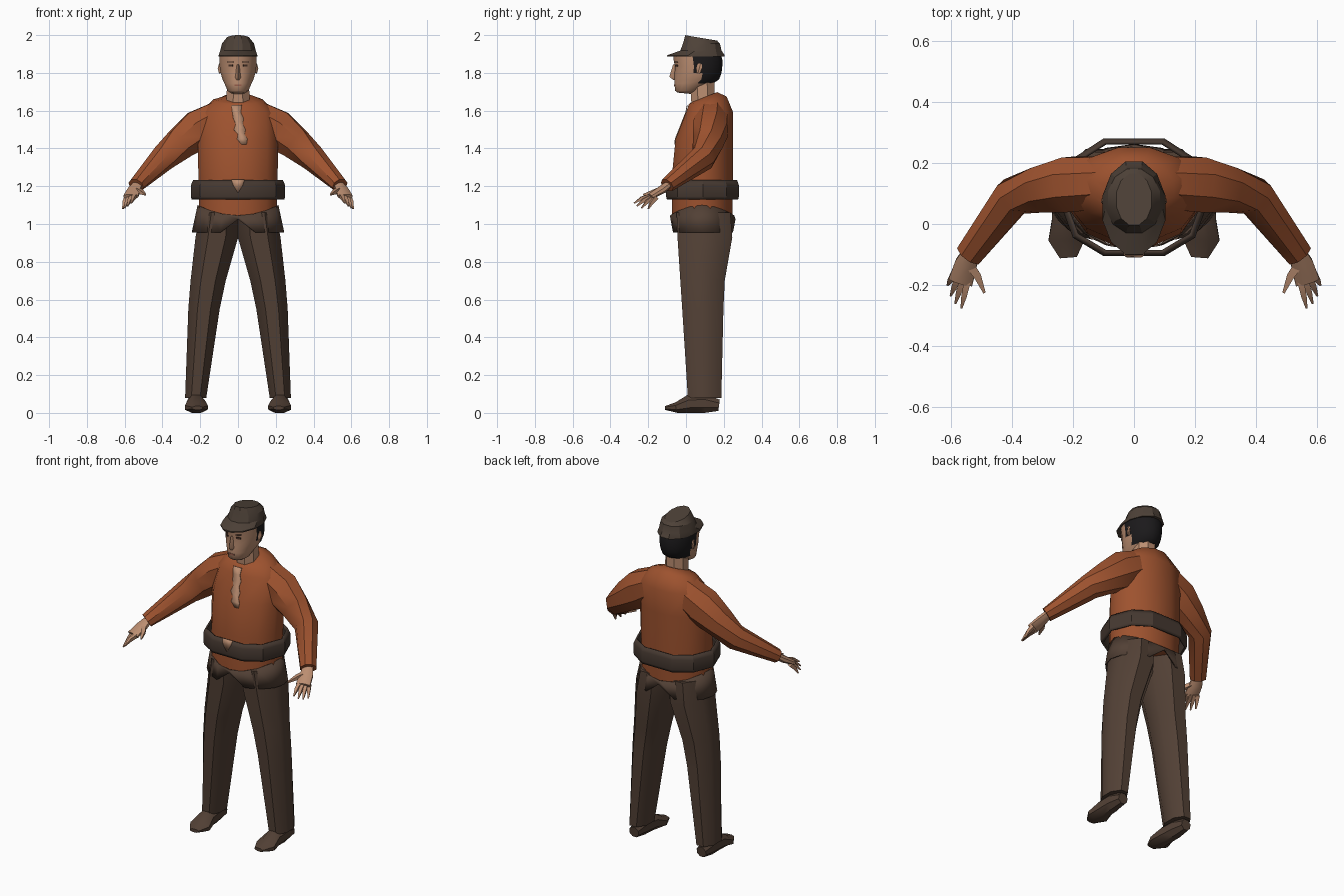
import bpy, bmesh, math
from mathutils import Vector

cube = bpy.data.objects.get("Cube")
if cube:
    bpy.data.objects.remove(cube, do_unlink=True)


def material(name, r, g, b):
    m = bpy.data.materials.new(name)
    m.use_nodes = True
    m.diffuse_color = (r, g, b, 1)
    m.node_tree.nodes["Principled BSDF"].inputs["Base Color"].default_value = (r, g, b, 1)
    return m


RUST = material("rust_cloth", .34, .085, .028)
BROWN = material("brown_cloth", .085, .052, .036)
HAT = material("hat_felt", .075, .053, .039)
BELT = material("belt_leather", .06, .04, .03)
SKIN = material("skin", .50, .27, .165)
HAIR = material("black_hair", .011, .010, .011)
DARK = material("eye_brown", .06, .03, .02)
LIPS = material("lips", .30, .11, .07)


def finish(name, bm, mats, angle=40, thickness=0):
    bmesh.ops.recalc_face_normals(bm, faces=bm.faces[:])
    me = bpy.data.meshes.new(name)
    bm.to_mesh(me)
    bm.free()
    for m in mats:
        me.materials.append(m)
    for p in me.polygons:
        p.use_smooth = True
    me.set_sharp_from_angle(angle=math.radians(angle))
    ob = bpy.data.objects.new(name, me)
    bpy.context.collection.objects.link(ob)
    if thickness:
        s = ob.modifiers.new("thickness", "SOLIDIFY")
        s.thickness = thickness
    return ob


def skin_rings(rings, caps=True):
    """Bridge equal-length closed rings of points into a bmesh."""
    bm = bmesh.new()
    vs = [[bm.verts.new(p) for p in ring] for ring in rings]
    n = len(vs[0])
    for a, b in zip(vs, vs[1:]):
        for i in range(n):
            j = (i + 1) % n
            bm.faces.new((a[i], a[j], b[j], b[i]))
    if caps:
        bm.faces.new(vs[0])
        bm.faces.new(vs[-1])
    return bm


def circle(n):
    k = 1 / math.cos(math.pi / n)
    for i in range(n):
        a = 2 * math.pi * (i + .5) / n
        yield k * math.cos(a), k * math.sin(a)


def stack(sections, n, side=1):
    """Upright rings from (z, half width, front y, back y, centre x, tilt)."""
    rings = []
    for z, rx, y0, y1, cx, tilt in sections:
        cy, ry = (y0 + y1) / 2, (y1 - y0) / 2
        rings.append([(side * (cx + rx * c), cy + ry * s, z + tilt * ry * s)
                      for c, s in circle(n)])
    return rings


def tube(name, sections, n, mat, side=1, floor=-1):
    """Limb along a path of (x, y, z, half width, half height)."""
    pts = [Vector(s[:3]) for s in sections]
    rings = []
    for i, (x, y, z, a, b) in enumerate(sections):
        t = (pts[min(i + 1, len(pts) - 1)] - pts[max(i - 1, 0)]).normalized()
        u = t.cross(Vector((0, 0, 1))).normalized()
        v = u.cross(t)
        ring = [pts[i] + u * a * c + v * b * s for c, s in circle(n)]
        rings.append([(side * p.x, p.y, max(p.z, floor)) for p in ring])
    return finish(name, skin_rings(rings), [mat])


# Shirt body, narrowing to a tilted collar
TORSO = [(1.03, .205, -.075, .245, 0, 0), (1.25, .21, -.075, .25, 0, 0),
         (1.45, .212, -.055, .25, 0, 0), (1.59, .20, 0, .25, 0, 0),
         (1.655, .13, .015, .215, 0, .2), (1.67, .065, .025, .165, 0, .4)]
finish("shirt", skin_rings(stack(TORSO, 12)), [RUST], 55)


def chest_y(z):
    for a, b in zip(TORSO, TORSO[1:]):
        if a[0] <= z <= b[0]:
            return a[2] + (b[2] - a[2]) * (z - a[0]) / (b[0] - a[0])
    return TORSO[-1][2]


# Ragged open neckline down the chest
bm = bmesh.new()
rows = [(-.035, .02, 1.63), (-.03, .015, 1.59), (-.025, .03, 1.56), (-.012, .025, 1.53),
        (-.022, .04, 1.50), (0, .035, 1.475), (-.005, .05, 1.45), (.02, .045, 1.42)]
cols = [[bm.verts.new((x, chest_y(z) - .004, z)) for x in (l, r)] for l, r, z in rows]
for a, b in zip(cols, cols[1:]):
    bm.faces.new((a[0], a[1], b[1], b[0]))
finish("open_neckline", bm, [SKIN], 40, .004)

# Flared trouser top with a wavy waist and a front and back split
N = 16
waist, hem = [], []
for i in range(N):
    a = 2 * math.pi * i / N
    c, s = math.cos(a), math.sin(a)
    split = 1.025 if abs(c) < .1 else .955
    waist.append((.214 * c, .085 + .17 * s, 1.045 + .055 * c * c))
    hem.append((.245 * c, .09 + .172 * s, split))
finish("trouser_top", skin_rings([waist, hem], False), [BROWN], 40, .006)

# Belt: a loose angular band standing off the body
half = [(.1, .28), (.2, .215), (.25, .09), (.2, -.045), (.1, -.105)]
outline = half + [(-x, y) for x, y in reversed(half)]
bands = [[(x * k, .087 + (y - .087) * k, z) for x, y in outline]
         for k, z in ((.98, 1.13), (1, 1.145), (1, 1.205), (.95, 1.232))]
finish("belt", skin_rings(bands, False), [BELT], 30, .012)
bm = bmesh.new()
bm.faces.new([bm.verts.new(p) for p in
              ((-.035, -.101, 1.235), (.035, -.101, 1.235), (.025, -.109, 1.205),
               (0, -.109, 1.165), (-.025, -.109, 1.205))])
finish("belt_buckle", bm, [SKIN], 40, .004)

# Limbs, one set per side
for side, label in ((1, "left"), (-1, "right")):
    leg = [(1.06, .10, -.05, .235, .10, 0), (.93, .113, -.045, .245, .112, 0),
           (.7, .093, -.03, .205, .158, 0), (.55, .083, -.02, .198, .18, 0),
           (.08, .056, .01, .187, .224, 0)]
    finish(label + "_trouser_leg", skin_rings(stack(leg, 8, side)), [BROWN], 50)
    tube(label + "_shoe", [(.225, .175, .04, .03, .03), (.225, .10, .05, .042, .05),
                           (.222, .02, .048, .046, .05), (.22, -.05, .028, .06, .028),
                           (.215, -.11, .026, .028, .01)], 8, BROWN, side, 0)
    tube(label + "_sleeve", [(.08, .135, 1.575, .085, .085), (.205, .13, 1.5, .09, .105),
                             (.30, .115, 1.43, .075, .085), (.395, .09, 1.35, .062, .066),
                             (.54, -.10, 1.205, .044, .036)], 8, RUST, side)
    tube(label + "_palm", [(.53, -.085, 1.215, .026, .018), (.55, -.13, 1.18, .036, .02),
                           (.568, -.19, 1.145, .04, .014)], 8, SKIN, side)
    tips = [(.565, -.275, 1.11), (.585, -.26, 1.095), (.60, -.235, 1.085), (.61, -.2, 1.08)]
    for k, (x, y, z) in enumerate(tips):
        root = Vector((.545 + .014 * k, -.185 + .009 * k, 1.15 - .003 * k))
        mid = root.lerp(Vector((x, y, z)), .55) + Vector((0, 0, .008))
        tube(f"{label}_finger_{k + 1}", [(*root, .011, .011), (*mid, .009, .009),
                                         (x, y, z, .003, .003)], 4, SKIN, side)
    tube(label + "_thumb", [(.545, -.125, 1.185, .015, .014), (.513, -.17, 1.17, .012, .011),
                            (.49, -.225, 1.155, .004, .004)], 4, SKIN, side)

# Neck and head, with hair on the back faces of the head
finish("neck", skin_rings(stack([(1.62, .062, .03, .15, 0, 0),
                                 (1.76, .058, .02, .15, 0, 0)], 8)), [SKIN])
HEAD = [(1.692, .035, -.045, .03, 0, -.1), (1.705, .055, -.057, .07, 0, 0),
        (1.745, .072, -.062, .145, 0, 0), (1.765, .082, -.06, .175, 0, 0),
        (1.80, .092, -.06, .188, 0, 0), (1.835, .097, -.058, .192, 0, 0),
        (1.87, .098, -.066, .192, 0, 0), (1.90, .098, -.068, .185, 0, 0)]
bm = skin_rings(stack(HEAD, 16))
for f in bm.faces:
    c = f.calc_center_median()
    low = c.y > .09 and c.z > 1.75
    temple = c.y > .03 and c.z > 1.81
    f.material_index = 1 if low or temple else 0
finish("head", bm, [SKIN, HAIR], 50)

# Nose
bm = skin_rings([[(-.008, -.055, 1.845), (.008, -.055, 1.845), (0, -.068, 1.845)],
                 [(-.018, -.055, 1.775), (.018, -.055, 1.775), (0, -.088, 1.78)],
                 [(-.012, -.055, 1.763), (.012, -.055, 1.763), (0, -.068, 1.763)]])
finish("nose", bm, [SKIN], 50)


def face_plate(name, x, y, z, w, h, mat, turn=0):
    bm = bmesh.new()
    bmesh.ops.create_cube(bm, size=1)
    bmesh.ops.scale(bm, vec=(w, .008, h), verts=bm.verts[:])
    ob = finish(name, bm, [mat])
    ob.location, ob.rotation_euler.z = (x, y, z), turn


# Painted face and ears
for side, label in ((1, "left"), (-1, "right")):
    face_plate(label + "_eye", side * .038, -.05, 1.838, .026, .011, DARK, side * .45)
    face_plate(label + "_brow", side * .04, -.053, 1.858, .036, .006, DARK, side * .45)
    tube(label + "_ear", [(.09, .065, 1.80, .008, .012), (.094, .068, 1.825, .009, .018),
                          (.094, .07, 1.85, .006, .012)], 6, SKIN, side)
face_plate("mouth", 0, -.060, 1.735, .036, .009, LIPS)

# Cap with a sloping brim and a crown that is highest at the front
CAP = [(1.886, .103, -.10, .205, 0, 0), (1.893, .103, -.10, .205, 0, 0),
       (1.918, .094, -.03, .188, 0, 0), (1.955, .085, -.016, .18, 0, 0),
       (1.985, .058, -.004, .165, 0, -.17)]
finish("cap", skin_rings(stack(CAP, 12)), [HAT], 28)
